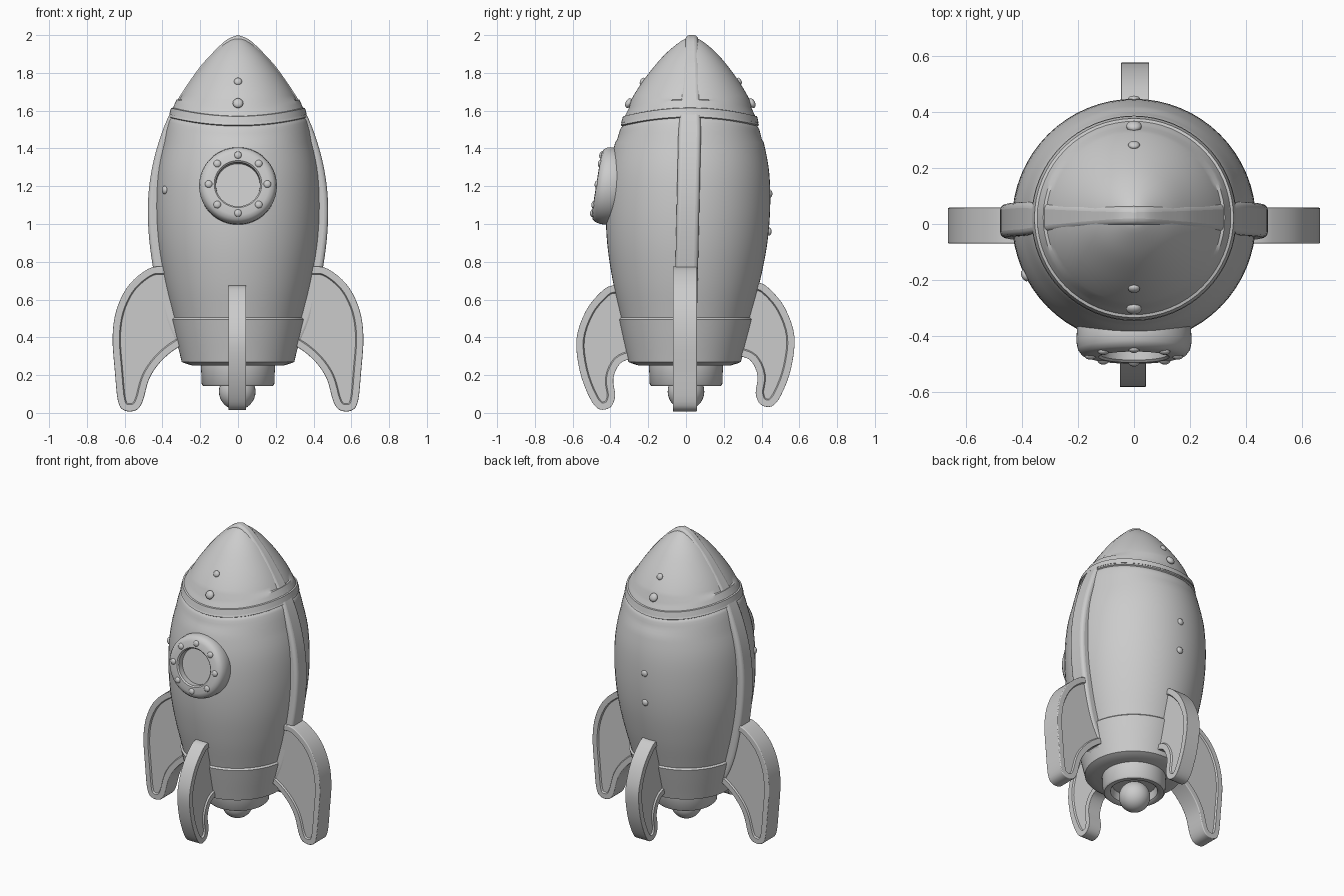
import bpy, bmesh, math
from mathutils import Vector, Matrix

if "Cube" in bpy.data.objects:
    bpy.data.objects.remove(bpy.data.objects["Cube"])

grey = bpy.data.materials.new("plain grey")
grey.use_nodes = True
grey.diffuse_color = (0.6, 0.6, 0.6, 1)
grey.node_tree.nodes["Principled BSDF"].inputs["Base Color"].default_value = (0.6, 0.6, 0.6, 1)


def smooth_path(pts, steps=5):
    """Catmull-Rom curve through the points."""
    p = [Vector(q) for q in pts]
    p = [2 * p[0] - p[1]] + p + [2 * p[-1] - p[-2]]
    out = []
    for a, b, c, d in zip(p, p[1:], p[2:], p[3:]):
        for i in range(steps):
            t = i / steps
            out.append(0.5 * (2 * b + (c - a) * t + (2 * a - 5 * b + 4 * c - d) * t ** 2
                              + (3 * b - a - 3 * c + d) * t ** 3))
    return out + [p[-2]]


def finish(bm, name, angle=40, bevel=0.0):
    bmesh.ops.recalc_face_normals(bm, faces=bm.faces)
    mesh = bpy.data.meshes.new(name)
    bm.to_mesh(mesh)
    bm.free()
    mesh.materials.append(grey)
    ob = bpy.data.objects.new(name, mesh)
    bpy.context.collection.objects.link(ob)
    bpy.ops.object.select_all(action='DESELECT')
    ob.select_set(True)
    bpy.context.view_layer.objects.active = ob
    bpy.ops.object.shade_smooth_by_angle(angle=math.radians(angle))
    if bevel:
        mod = ob.modifiers.new("rounded edges", 'BEVEL')
        mod.width, mod.segments = bevel, 4
        mod.limit_method, mod.angle_limit = 'ANGLE', math.radians(70)
    return ob


def lathe(profile, segments=64):
    bm = bmesh.new()
    vs = [bm.verts.new((r, 0, z)) for r, z in profile]
    es = [bm.edges.new(pair) for pair in zip(vs, vs[1:])]
    bmesh.ops.spin(bm, geom=vs + es, axis=(0, 0, 1), cent=(0, 0, 0),
                   steps=segments, angle=math.tau)
    bmesh.ops.remove_doubles(bm, verts=bm.verts, dist=0.0005)
    return bm


def plate(outline, half):
    """Closed outline in the xz plane, thickened along y."""
    bm = bmesh.new()
    face = bm.faces.new([bm.verts.new((u, -half, z)) for u, z in outline])
    new = bmesh.ops.extrude_face_region(bm, geom=[face])["geom"]
    bmesh.ops.translate(bm, vec=(0, 2 * half, 0),
                        verts=[v for v in new if isinstance(v, bmesh.types.BMVert)])
    bmesh.ops.recalc_face_normals(bm, faces=bm.faces)
    return bm


def lean(z):
    """The hull leans back slightly towards the tip."""
    return 0.022 * (z - 0.6)


# Hull: tail band, main barrel and nose cap, each with a stepped seam
tail = smooth_path([(0.298, 0.27), (0.31, 0.32), (0.332, 0.41), (0.352, 0.495)])
barrel = smooth_path([(0.342, 0.505), (0.39, 0.7), (0.424, 0.9), (0.435, 1.1),
                      (0.422, 1.3), (0.375, 1.5), (0.358, 1.54)])
nose = smooth_path([(0.366, 1.545), (0.342, 1.6), (0.29, 1.7), (0.222, 1.8),
                    (0.138, 1.9), (0.05, 1.972), (0, 1.985)])
bm = lathe([(0, 0.25), (0.24, 0.25), (0.28, 0.262)] + [tuple(p) for p in tail + barrel + nose])
for v in bm.verts:
    r2 = v.co.x ** 2 + v.co.y ** 2
    if 1.45 < v.co.z < 1.65:
        v.co.z += 0.022 * (v.co.x ** 2 - v.co.y ** 2) / r2
    v.co.y += lean(v.co.z)
finish(bm, "hull")

# Raised seam lip under the nose cap
bm = lathe([(0.345, 1.56), (0.364, 1.557), (0.355, 1.592), (0.33, 1.597)])
for v in bm.verts:
    v.co.z += 0.022 * (v.co.x ** 2 - v.co.y ** 2) / (v.co.x ** 2 + v.co.y ** 2)
    v.co.y += lean(v.co.z)
finish(bm, "nose_seam")

# Hoop running over the tip from side to side
half_hoop = smooth_path([(0.29, 0.29), (0.39, 0.5), (0.45, 0.77), (0.476, 1.0), (0.47, 1.2),
                         (0.43, 1.4), (0.353, 1.6), (0.225, 1.8), (0.14, 1.9),
                         (0.06, 1.975), (0, 2.0)])
outline = [tuple(p) for p in half_hoop] + [(-p.x, p.y) for p in half_hoop[-2::-1]]
bm = plate(outline, 0.06)
for v in bm.verts:
    v.co.y *= 1 - 0.45 * max(0, v.co.z - 1.5) / 0.5
    v.co.y += lean(v.co.z)
finish(bm, "side_hoop", bevel=0.022)


# Fins with sunken panels
def fin(name, pts, half, turn, offset):
    bm = plate([tuple(p) for p in smooth_path(pts, 4)], half)
    sides = [f for f in bm.faces if abs(f.normal.y) > 0.9]
    bmesh.ops.inset_individual(bm, faces=sides, thickness=0.036, depth=0)
    bmesh.ops.inset_individual(bm, faces=sides, thickness=0.006, depth=-0.010)
    bmesh.ops.transform(bm, verts=bm.verts, matrix=Matrix.Translation(offset)
                        @ Matrix.Rotation(math.radians(turn), 4, 'Z'))
    finish(bm, name, bevel=0.022)


side_fin = [(0.3, 0.76), (0.43, 0.775), (0.51, 0.74), (0.59, 0.66), (0.645, 0.54), (0.664, 0.4),
            (0.652, 0.22), (0.635, 0.06), (0.6, 0.012), (0.54, 0.014), (0.505, 0.06),
            (0.47, 0.18), (0.41, 0.27), (0.32, 0.345), (0.2, 0.4)]
front_fin = [(0.28, 0.66), (0.385, 0.675), (0.45, 0.64), (0.53, 0.54), (0.58, 0.39), (0.562, 0.22),
             (0.51, 0.08), (0.46, 0.02), (0.4, 0.03), (0.375, 0.09), (0.385, 0.18),
             (0.35, 0.26), (0.28, 0.29), (0.18, 0.32)]
fin("left_fin", side_fin, 0.064, 0, (0, -0.006, 0))
fin("right_fin", side_fin, 0.064, 180, (0, -0.006, 0))
fin("front_fin", front_fin, 0.046, -90, (-0.004, 0, 0))
fin("back_fin", front_fin, 0.05, 90, (0.004, -0.006, 0.015))

# Nozzle cup and the ball inside it
finish(lathe([(0.0, 0.2), (0.135, 0.2), (0.145, 0.15), (0.155, 0.142), (0.183, 0.142),
              (0.192, 0.152), (0.196, 0.25), (0.18, 0.27)]), "nozzle")
bm = bmesh.new()
bmesh.ops.create_uvsphere(bm, u_segments=32, v_segments=16, radius=0.097,
                          matrix=Matrix.Translation((-0.004, 0, 0.113)))
finish(bm, "nozzle_ball")

# Porthole, tilted slightly upwards
place = Matrix.Translation((0, -0.37, 1.195)) @ Matrix.Rotation(math.radians(81), 4, 'X')
bm = lathe([(0, 0.06), (0.116, 0.06), (0.118, 0.098), (0.126, 0.106), (0.165, 0.104),
            (0.187, 0.096), (0.2, 0.078), (0.206, 0.05), (0.203, 0.0), (0.19, -0.03)])
bmesh.ops.transform(bm, verts=bm.verts, matrix=place)
finish(bm, "porthole")


def rivet(name, spot, normal, radius):
    bm = bmesh.new()
    turn = Vector(normal).to_track_quat('Z', 'Y').to_matrix().to_4x4()
    bmesh.ops.create_uvsphere(bm, u_segments=16, v_segments=8, radius=radius,
                              matrix=Matrix.Translation(spot) @ turn @ Matrix.Diagonal((1, 1, 0.6, 1)))
    finish(bm, name)


# Porthole bolts
facing = place.to_3x3() @ Vector((0, 0, 1))
for i in range(8):
    a = i * math.tau / 8
    rivet(f"porthole_bolt_{i + 1}",
          place @ Vector((0.155 * math.cos(a), 0.155 * math.sin(a), 0.103)), facing, 0.02)

# Hull rivets: front and back of the nose, back and side of the barrel
for side, label in ((-1, "front"), (1, "back")):
    for z, r, size in ((1.64, 0.326, 0.028), (1.755, 0.256, 0.021)):
        rivet(f"{label}_nose_rivet_{size}", (0, side * r + lean(z), z), (0, side, 0.5), size)
for i, z in enumerate((1.16, 0.96)):
    rivet(f"back_rivet_{i + 1}", (0, 0.432 + lean(z), z), (0, 1, 0), 0.022)
rivet("side_rivet", (-0.388, -0.184, 1.18), (-0.9, -0.44, 0), 0.022)
